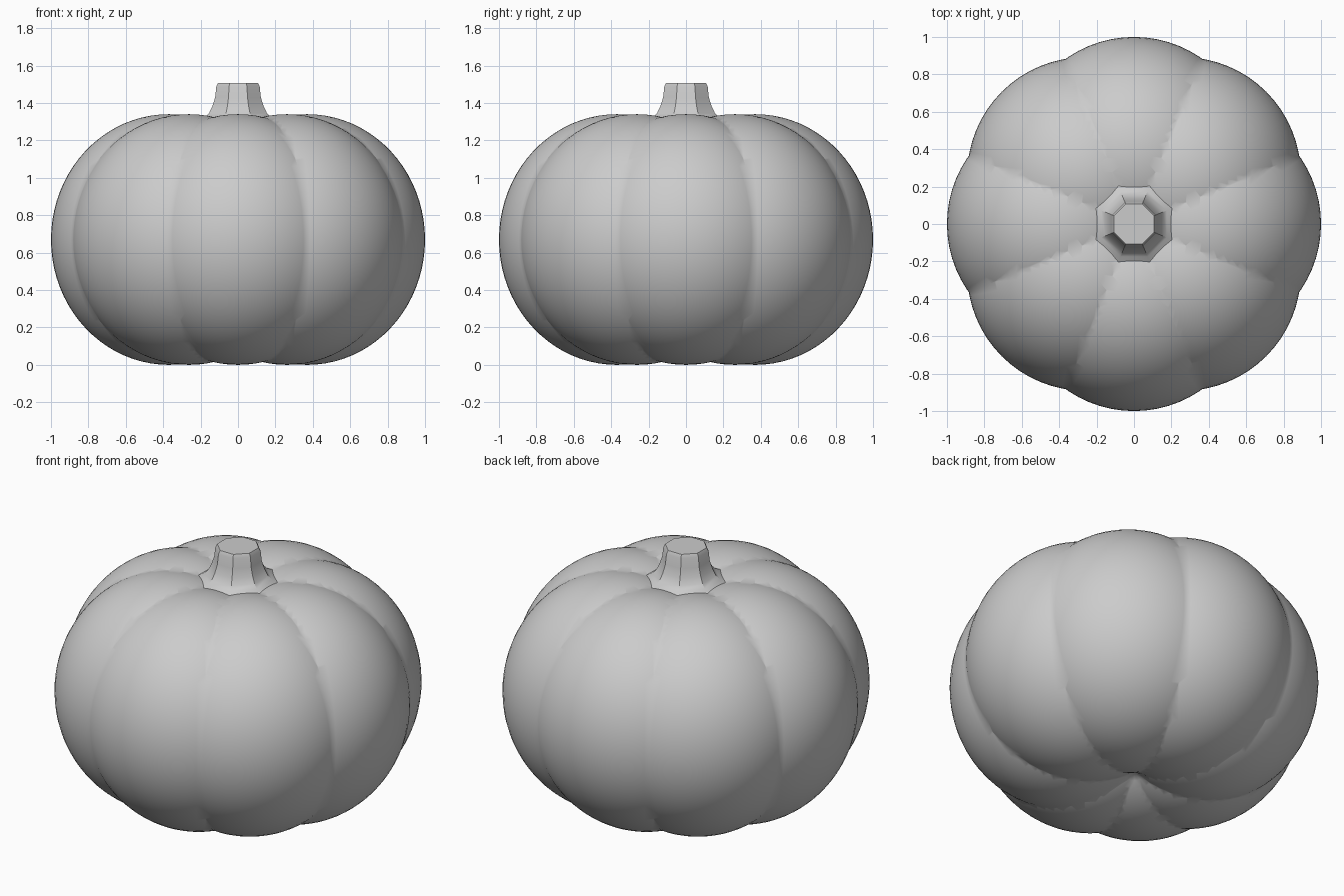
import bpy, bmesh, math
from mathutils import Matrix, Vector

cube = bpy.data.objects.get("Cube")
if cube:
    bpy.data.objects.remove(cube, do_unlink=True)

SIDES = 8
STEP = math.tau / SIDES


def make_material(name, colour):
    mat = bpy.data.materials.new(name)
    mat.use_nodes = True
    mat.diffuse_color = colour
    mat.node_tree.nodes["Principled BSDF"].inputs["Base Color"].default_value = colour
    return mat


def finish(bm, name, mat, angle):
    bmesh.ops.recalc_face_normals(bm, faces=bm.faces[:])
    mesh = bpy.data.meshes.new(name)
    bm.to_mesh(mesh)
    bm.free()
    mesh.materials.append(mat)
    obj = bpy.data.objects.new(name, mesh)
    bpy.context.collection.objects.link(obj)
    bpy.ops.object.select_all(action="DESELECT")
    obj.select_set(True)
    bpy.context.view_layer.objects.active = obj
    bpy.ops.object.shade_smooth_by_angle(angle=math.radians(angle))
    return obj


grey = make_material("plain grey", (0.6, 0.6, 0.6, 1))

# Body: one rounded lobe trimmed to a wedge, then repeated round the axis
LOBE_OFFSET, LOBE_RADIUS, HALF_HEIGHT = 0.37, 0.63, 0.67
bm = bmesh.new()
shape = (Matrix.Translation((LOBE_OFFSET, 0, HALF_HEIGHT))
         @ Matrix.Diagonal((LOBE_RADIUS, LOBE_RADIUS, HALF_HEIGHT, 1)))
bmesh.ops.create_uvsphere(bm, u_segments=64, v_segments=40, radius=1, matrix=shape)
for side in (-1, 1):
    a = STEP / 2
    bmesh.ops.bisect_plane(bm, geom=bm.verts[:] + bm.edges[:] + bm.faces[:],
                           plane_co=(0, 0, 0), clear_outer=True,
                           plane_no=Vector((-math.sin(a), side * math.cos(a), 0)))
lobe = bm.verts[:] + bm.edges[:] + bm.faces[:]
for i in range(1, SIDES):
    copy = bmesh.ops.duplicate(bm, geom=lobe)["geom"]
    bmesh.ops.rotate(bm, verts=[v for v in copy if isinstance(v, bmesh.types.BMVert)],
                     cent=(0, 0, 0), matrix=Matrix.Rotation(i * STEP, 3, "Z"))
bmesh.ops.remove_doubles(bm, verts=bm.verts[:], dist=0.0005)
finish(bm, "pumpkin_body", grey, 35)

# Stem: flared eight-sided profile (flat-to-centre distance, height)
profile = [(0.23, 1.29), (0.2, 1.312), (0.175, 1.325), (0.155, 1.345), (0.138, 1.38),
           (0.122, 1.43), (0.116, 1.488), (0.106, 1.508)]
bm = bmesh.new()
rings = []
for apothem, z in profile:
    r = apothem / math.cos(STEP / 2)
    rings.append([bm.verts.new((r * math.cos((i + 0.5) * STEP),
                                r * math.sin((i + 0.5) * STEP), z))
                  for i in range(SIDES)])
for low, high in zip(rings, rings[1:]):
    for i in range(SIDES):
        j = (i + 1) % SIDES
        bm.faces.new((low[i], low[j], high[j], high[i]))
bm.faces.new(rings[-1])
bm.faces.new(rings[0][::-1])
finish(bm, "stem", grey, 30)
